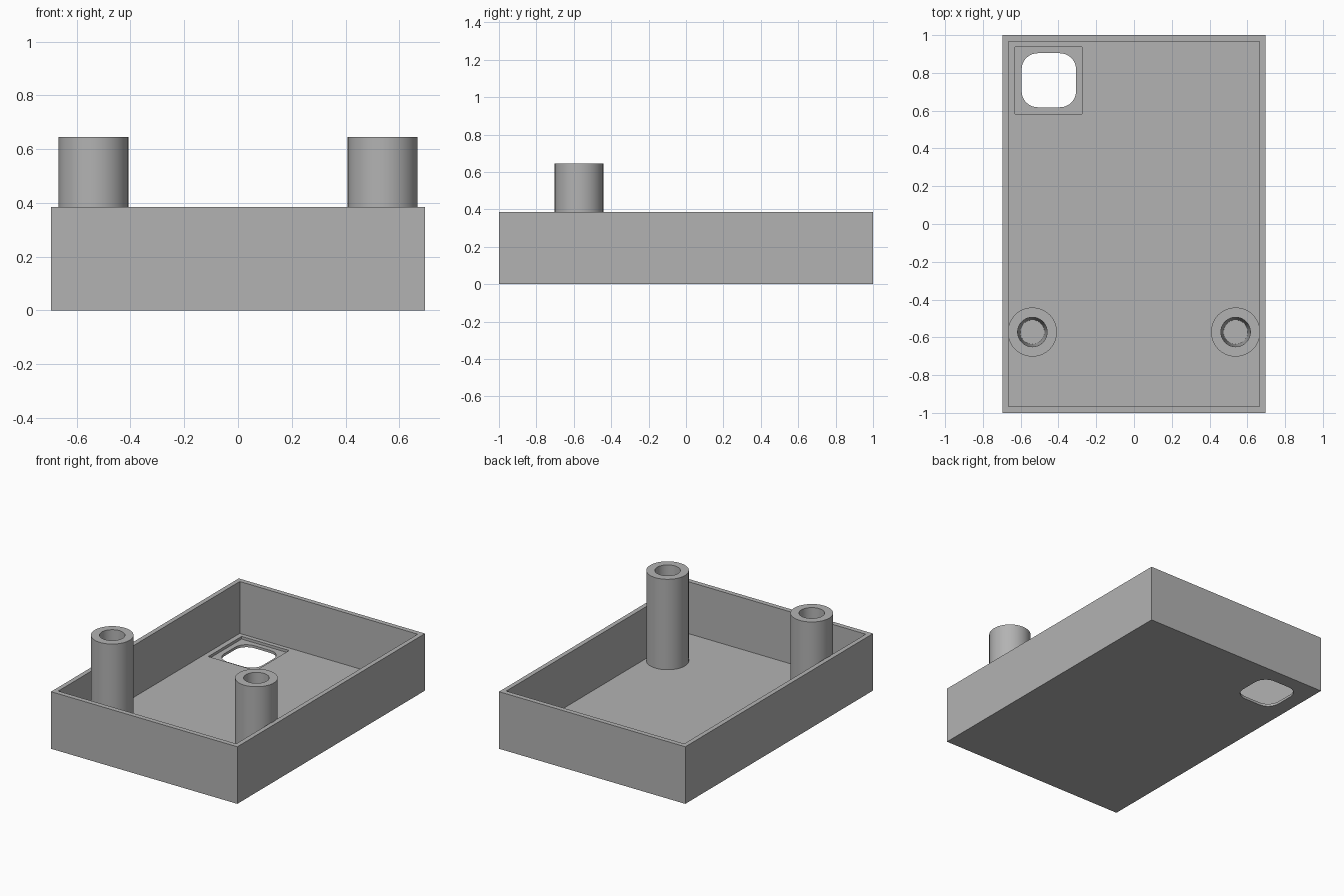
import bpy, bmesh, math
from mathutils import Matrix

cube = bpy.data.objects.get("Cube")
if cube:
    bpy.data.objects.remove(cube, do_unlink=True)

# Single plain grey
grey = bpy.data.materials.new("light_grey")
grey.use_nodes = True
colour = (0.45, 0.45, 0.45, 1)
grey.diffuse_color = colour
grey.node_tree.nodes["Principled BSDF"].inputs["Base Color"].default_value = colour

FLOOR, RIM, POST_TOP = 0.035, 0.385, 0.645


def add_object(name, bm):
    bmesh.ops.recalc_face_normals(bm, faces=bm.faces)
    mesh = bpy.data.meshes.new(name)
    bm.to_mesh(mesh)
    bm.free()
    mesh.materials.append(grey)
    obj = bpy.data.objects.new(name, mesh)
    bpy.context.collection.objects.link(obj)
    return obj


def box(name, x0, x1, y0, y1, z0, z1, radius=0):
    """Box between limits, with optionally rounded vertical edges."""
    bm = bmesh.new()
    place = Matrix.Translation(((x0 + x1) / 2, (y0 + y1) / 2, (z0 + z1) / 2))
    size = Matrix.Diagonal((x1 - x0, y1 - y0, z1 - z0, 1))
    bmesh.ops.create_cube(bm, size=1, matrix=place @ size)
    if radius:
        upright = [e for e in bm.edges
                   if abs(e.verts[0].co.z - e.verts[1].co.z) > 0.01]
        bmesh.ops.bevel(bm, geom=upright, offset=radius, segments=8,
                        profile=0.5, affect='EDGES')
    return add_object(name, bm)


def cut(target, cutter):
    cutter.hide_render = True
    mod = target.modifiers.new("cut", 'BOOLEAN')
    mod.operation, mod.solver, mod.object = 'DIFFERENCE', 'EXACT', cutter
    bpy.context.view_layer.objects.active = target
    bpy.ops.object.modifier_apply(modifier=mod.name)
    bpy.data.objects.remove(cutter, do_unlink=True)


def smooth(obj):
    bpy.ops.object.select_all(action='DESELECT')
    obj.select_set(True)
    bpy.context.view_layer.objects.active = obj
    bpy.ops.object.shade_smooth_by_angle(angle=math.radians(30))


# Open tray with a square recess around a rounded window in the floor
tray = box("tray", -0.695, 0.695, -1, 1, 0, RIM)
cut(tray, box("cavity", -0.664, 0.664, -0.967, 0.967, FLOOR, 0.6))
cut(tray, box("window_recess", -0.63, -0.275, 0.583, 0.938, 0.017, 0.2))
cut(tray, box("window_hole", -0.595, -0.307, 0.618, 0.904, -0.1, 0.2, 0.085))
smooth(tray)


def post(name, x, y):
    """Hollow post: a turned profile with a slightly tapered bore."""
    profile = [(0.13, FLOOR), (0.13, POST_TOP), (0.078, POST_TOP),
               (0.064, FLOOR)]
    bm = bmesh.new()
    verts = [bm.verts.new((r, 0, z)) for r, z in profile]
    edges = [bm.edges.new((verts[i], verts[i + 1])) for i in range(3)]
    bmesh.ops.spin(bm, geom=verts + edges, cent=(0, 0, 0), axis=(0, 0, 1),
                   angle=math.tau, steps=64, use_merge=True)
    bmesh.ops.remove_doubles(bm, verts=bm.verts, dist=0.0005)
    bmesh.ops.translate(bm, verts=bm.verts, vec=(x, y, 0))
    obj = add_object(name, bm)
    smooth(obj)


for side, sign in (("left", 1), ("right", -1)):
    post(side + "_post", sign * 0.538, -0.572)
